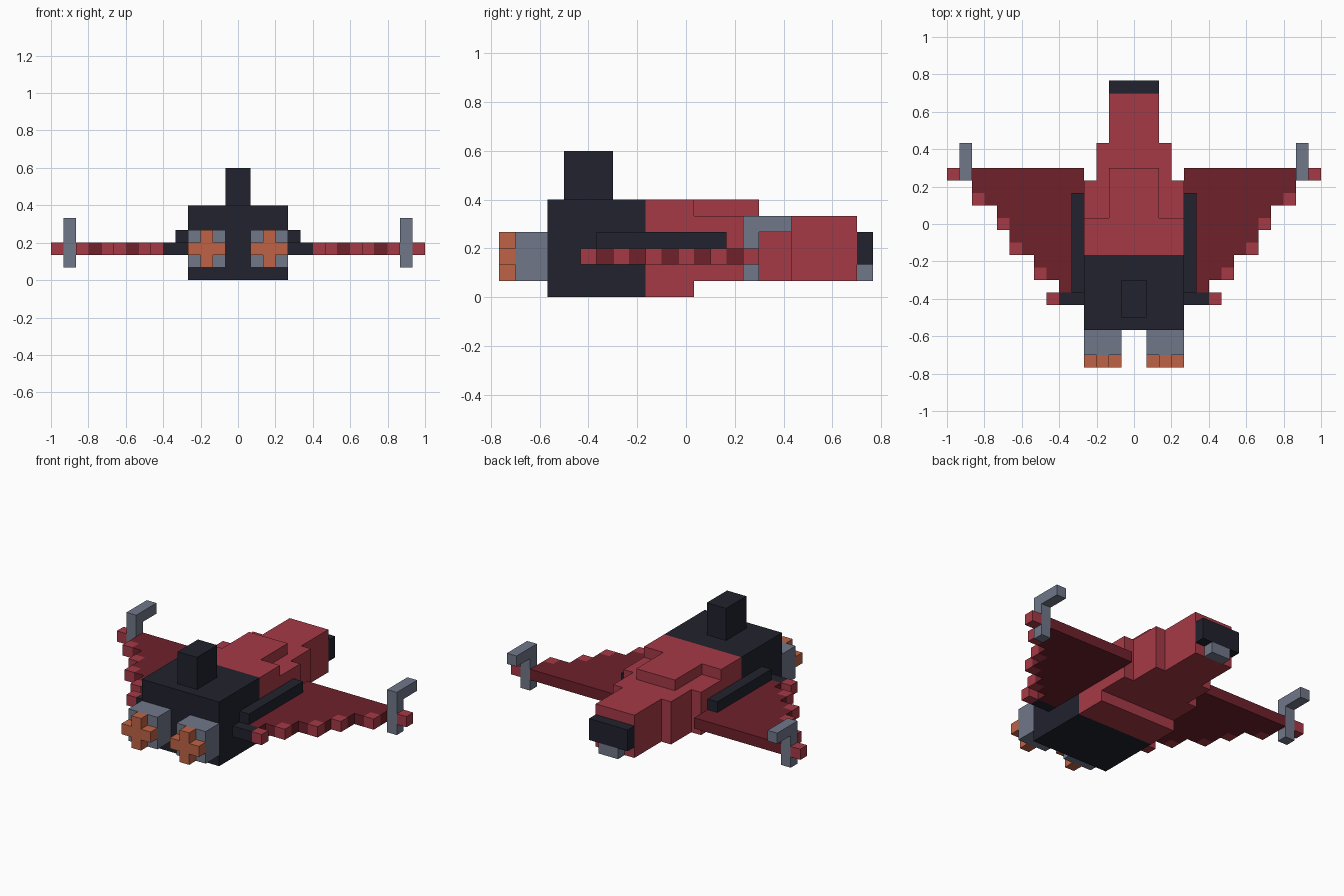
import bpy
import bmesh
from mathutils import Vector

cube = bpy.data.objects.get("Cube")
if cube:
    bpy.data.objects.remove(cube, do_unlink=True)

U = 1 / 15          # edge of one block
MID = 11.5          # block row lying on y = 0


def material(name, rgb):
    mat = bpy.data.materials.new(name)
    mat.use_nodes = True
    mat.diffuse_color = (*rgb, 1)
    bsdf = next(n for n in mat.node_tree.nodes if n.type == 'BSDF_PRINCIPLED')
    bsdf.inputs["Base Color"].default_value = (*rgb, 1)
    return mat


RED = material("red", (0.38, 0.042, 0.061))
DARK_RED = material("dark red", (0.156, 0.015, 0.024))
BLACK = material("blue black", (0.015, 0.016, 0.026))
GREY = material("steel grey", (0.16, 0.185, 0.25))
ORANGE = material("burnt orange", (0.52, 0.127, 0.061))


def place(x, row, z):
    return Vector((x, row - MID, z)) * U


def finish(bm, name, mat, mirror):
    bmesh.ops.recalc_face_normals(bm, faces=bm.faces)
    mesh = bpy.data.meshes.new(name)
    bm.to_mesh(mesh)
    bm.free()
    mesh.materials.append(mat)
    obj = bpy.data.objects.new(name, mesh)
    bpy.context.collection.objects.link(obj)
    if mirror:
        mod = obj.modifiers.new("Mirror", 'MIRROR')
        mod.use_mirror_merge = False
    return obj


def blocks(name, mat, *boxes, mirror=False):
    """Each box is a pair of opposite corners in block units."""
    bm = bmesh.new()
    for low, high in boxes:
        a, b = place(*low), place(*high)
        verts = bmesh.ops.create_cube(bm, size=1)["verts"]
        for v in verts:
            v.co = (a + b) / 2 + v.co * (b - a)
    return finish(bm, name, mat, mirror)


# Hull
blocks("front_hull", BLACK, ((-4, 3, 0), (4, 9, 6)))
blocks("tower", BLACK, ((-1, 4, 6), (1, 7, 9)))
blocks("mid_hull", RED, ((-4, 9, 0), (4, 12, 6)), ((-4, 12, 1), (4, 15, 5)))
blocks("raised_deck", RED, ((-2, 12, 5), (2, 16, 6)))
blocks("rear_hull", RED, ((-3, 15, 1), (3, 18, 5)), ((-2, 18, 1), (2, 22, 5)))
blocks("rear_window", BLACK, ((-2, 22, 2), (2, 23, 4)))
blocks("rear_sill", GREY, ((-1, 22, 1), (1, 23, 2)))

# Engines with cross-shaped ends
blocks("engine", GREY, ((1, 1, 1), (4, 3, 4)), mirror=True)
blocks("engine_cross", ORANGE,
       ((2, 0, 1), (3, 1, 4)),
       ((1, 0, 2), (2, 1, 3)),
       ((3, 0, 2), (4, 1, 3)), mirror=True)

# Stepped wing: outer edge of each row, extruded one block up
outline = [(4, 6)]
for row, edge in enumerate((6, 7, 8, 9, 10, 10, 11, 12, 13, 13), start=6):
    for point in ((edge, row), (edge, row + 1)):
        outline.append(point)
outline.append((4, 16))
bm = bmesh.new()
face = bm.faces.new([bm.verts.new(place(x, row, 2)) for x, row in outline])
top = bmesh.ops.extrude_face_region(bm, geom=[face])["geom"]
bmesh.ops.translate(bm, vec=(0, 0, U),
                    verts=[g for g in top if isinstance(g, bmesh.types.BMVert)])
finish(bm, "wing", DARK_RED, True)

# Red studs along the wing edge and at the tips
studs = ((6, 5), (7, 7), (9, 9), (10, 11), (12, 13), (14, 15))
blocks("wing_studs", RED,
       *[((x, row, 2), (x + 1, row + 1, 3)) for x, row in studs], mirror=True)

# Wing root fittings and tip fins
blocks("wing_rail", BLACK, ((4, 6, 3), (5, 14, 4)), mirror=True)
blocks("wing_brace", BLACK, ((4, 5, 2), (6, 6, 3)), mirror=True)
blocks("tip_fin", GREY,
       ((13, 15, 1), (14, 16, 5)),
       ((13, 16, 4), (14, 18, 5)), mirror=True)
